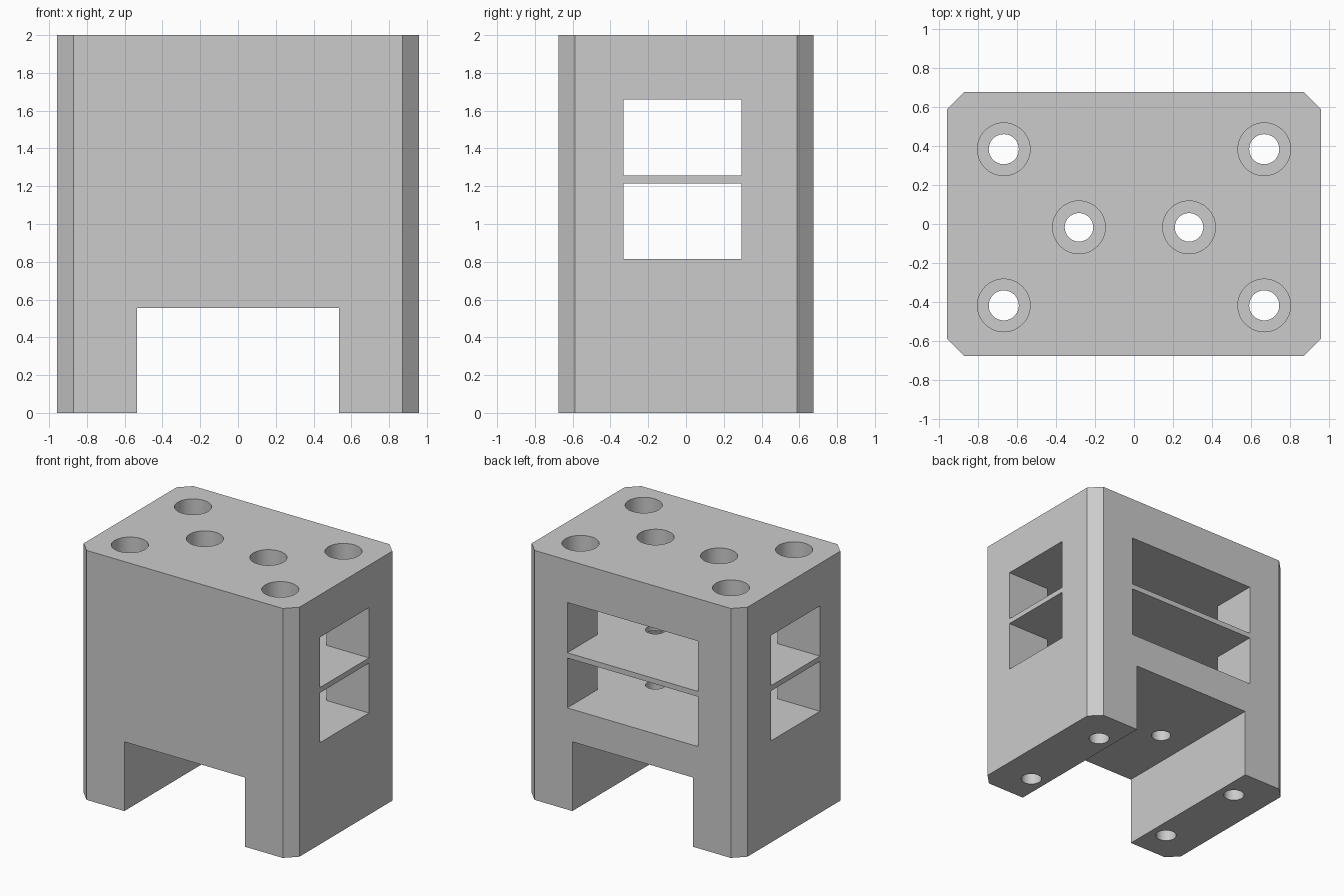
import bpy
import bmesh
from math import radians

cube = bpy.data.objects.get("Cube")
if cube:
    bpy.data.objects.remove(cube, do_unlink=True)

HALF_X, HALF_Y, HEIGHT = 0.957, 0.675, 2.0
CHAMFER = 0.087

grey = bpy.data.materials.new("plain grey")
grey.use_nodes = True
color = (0.6, 0.6, 0.6, 1)
grey.diffuse_color = color
grey.node_tree.nodes["Principled BSDF"].inputs["Base Color"].default_value = color


def add_object(name, bm):
    bmesh.ops.recalc_face_normals(bm, faces=bm.faces)
    mesh = bpy.data.meshes.new(name)
    bm.to_mesh(mesh)
    bm.free()
    mesh.materials.append(grey)
    obj = bpy.data.objects.new(name, mesh)
    bpy.context.collection.objects.link(obj)
    return obj


def box(name, x, y, z):
    """Box from (low, high) ranges."""
    bm = bmesh.new()
    bmesh.ops.create_cube(bm, size=1)
    for v in bm.verts:
        v.co = [r[0] if c < 0 else r[1] for c, r in zip(v.co, (x, y, z))]
    return add_object(name, bm)


def cylinder(name, x, y, radius, low, high):
    bm = bmesh.new()
    bmesh.ops.create_cone(bm, cap_ends=True, segments=48, radius1=radius,
                          radius2=radius, depth=high - low)
    bmesh.ops.translate(bm, verts=bm.verts, vec=(x, y, (low + high) / 2))
    return add_object(name, bm)


def cut(target, cutter):
    cutter.hide_render = True
    mod = target.modifiers.new("cut", 'BOOLEAN')
    mod.operation, mod.solver, mod.object = 'DIFFERENCE', 'EXACT', cutter
    bpy.context.view_layer.objects.active = target
    bpy.ops.object.modifier_apply(modifier=mod.name)
    bpy.data.objects.remove(cutter, do_unlink=True)


# Block with chamfered upright corners
bm = bmesh.new()
corners = []
for sx, sy in ((1, 1), (-1, 1), (-1, -1), (1, -1)):
    pair = [(sx * HALF_X, sy * (HALF_Y - CHAMFER)), (sx * (HALF_X - CHAMFER), sy * HALF_Y)]
    corners += pair if sx == sy else pair[::-1]
base = bm.faces.new([bm.verts.new((x, y, 0)) for x, y in corners])
raised = bmesh.ops.extrude_face_region(bm, geom=[base])
bmesh.ops.translate(bm, vec=(0, 0, HEIGHT),
                    verts=[g for g in raised["geom"] if isinstance(g, bmesh.types.BMVert)])
body = add_object("bracket_body", bm)

# Channel between the two feet
cut(body, box("foot_channel", (-0.535, 0.535), (-1, 1), (-0.1, 0.555)))

# Two stacked bays, open at the back, with a side window through each
for low, high in ((0.815, 1.215), (1.257, 1.66)):
    cut(body, box("bay", (-0.58, 0.58), (-0.58, 1), (low, high)))
    cut(body, box("side_window", (-1.2, 1.2), (-0.33, 0.293), (low, high)))

# Counterbored screw holes: four at the corners, two in the middle
holes = [(sx * 0.667, y, 0.077) for sx in (-1, 1) for y in (0.383, -0.417)]
holes += [(sx * 0.282, -0.017, 0.073) for sx in (-1, 1)]
for x, y, radius in holes:
    cut(body, cylinder("screw_hole", x, y, radius, -0.1, HEIGHT + 0.1))
    cut(body, cylinder("counterbore", x, y, 0.135, HEIGHT - 0.2, HEIGHT + 0.1))

# Smooth bores with sharp edges elsewhere
bpy.ops.object.select_all(action='DESELECT')
body.select_set(True)
bpy.context.view_layer.objects.active = body
bpy.ops.object.shade_smooth_by_angle(angle=radians(30))
